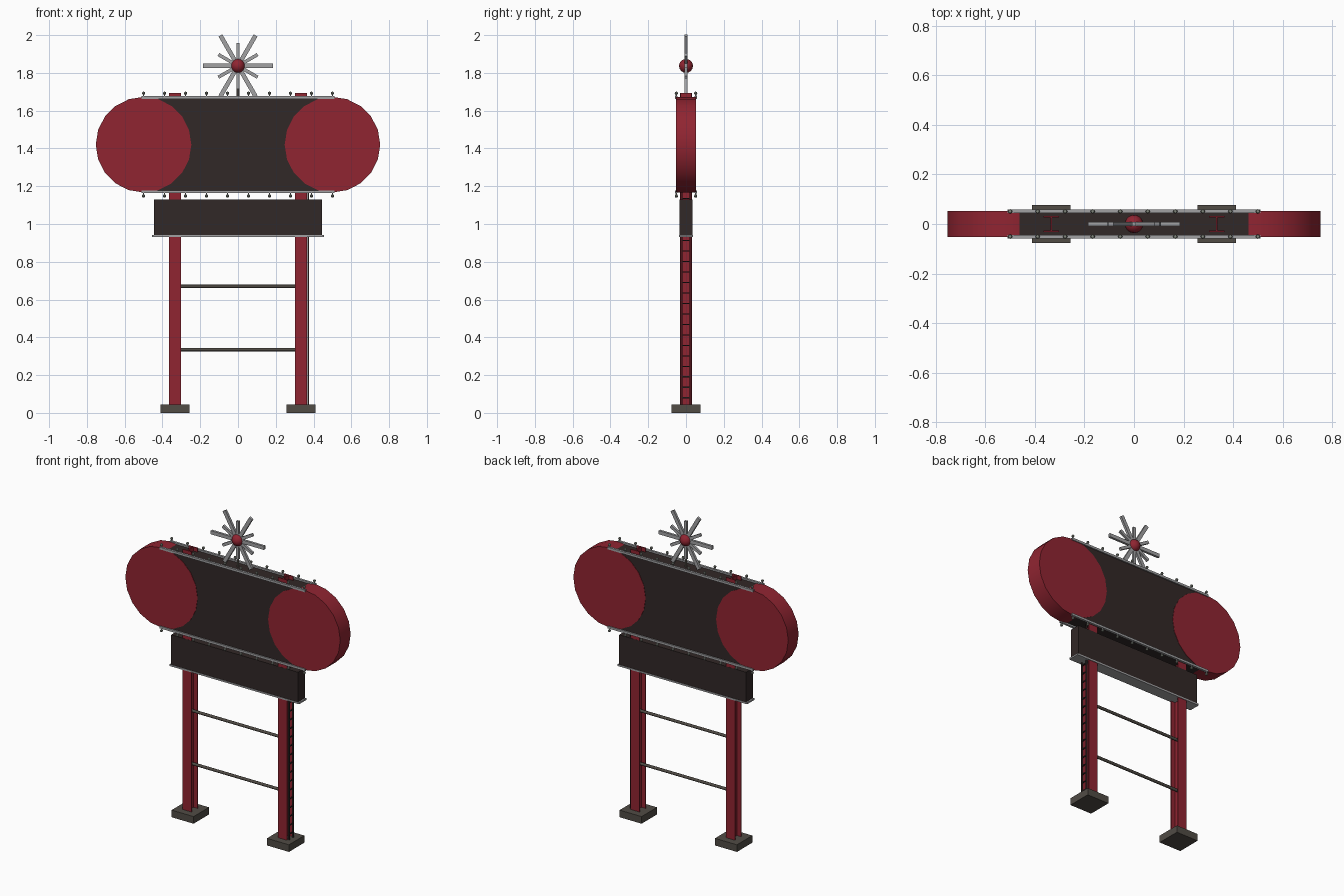
import bpy, math
from mathutils import Vector

cube = bpy.data.objects.get("Cube")
if cube:
    bpy.data.objects.remove(cube, do_unlink=True)


def material(name, rgb):
    m = bpy.data.materials.new(name)
    m.use_nodes = True
    m.diffuse_color = (*rgb, 1)
    m.node_tree.nodes["Principled BSDF"].inputs["Base Color"].default_value = (*rgb, 1)
    return m


RED = material("deep red", (0.28, 0.018, 0.031))
DARK = material("dark brown", (0.031, 0.021, 0.02))
STONE = material("warm grey", (0.082, 0.072, 0.06))
STEEL = material("light steel", (0.36, 0.36, 0.37))
BULB = material("bulb grey", (0.24, 0.26, 0.22))


def finish(name, mat, smooth=False):
    ob = bpy.context.object
    ob.name = name
    ob.data.materials.append(mat)
    if smooth:
        bpy.ops.object.shade_smooth_by_angle(angle=math.radians(40))
    return ob


def box(name, mat, loc, size, rot=(0, 0, 0)):
    bpy.ops.mesh.primitive_cube_add(size=1, location=loc, rotation=rot)
    ob = finish(name, mat)
    ob.scale = size
    return ob


def rod(name, mat, a, b, r, sides=10):
    a, b = Vector(a), Vector(b)
    bpy.ops.mesh.primitive_cylinder_add(vertices=sides, radius=r, depth=(b - a).length,
                                        location=(a + b) / 2)
    ob = finish(name, mat, True)
    ob.rotation_euler = (b - a).to_track_quat("Z", "Y").to_euler()
    return ob


def ball(name, mat, loc, r, seg=16):
    bpy.ops.mesh.primitive_uv_sphere_add(segments=seg, ring_count=seg // 2, radius=r, location=loc)
    return finish(name, mat, True)


MID = 1.42     # height of the main sign's centre line
LEG = 0.334    # distance of each leg from the middle

# Main sign: dark centre panel and two round ends
box("main_panel", DARK, (0, 0, MID), (1.0, 0.1, 0.494))
for side, x in (("right", -0.5), ("left", 0.5)):
    bpy.ops.mesh.primitive_cylinder_add(vertices=20, radius=0.253, depth=0.104,
                                        location=(x, 0, MID), rotation=(math.pi / 2, 0, 0))
    finish(side + "_round_end", RED, True)

# Edge rails with bulbs, top and bottom, front and back
for vname, v in (("top", 1), ("bottom", -1)):
    for yname, y in (("front", -0.051), ("back", 0.051)):
        box(f"{vname}_{yname}_rail", STEEL, (0, y, MID + v * 0.25), (1.02, 0.014, 0.014))
        for i in range(10):
            x = -0.5 + i / 9
            rod(f"{vname}_{yname}_bulb_stem", STEEL, (x, y, MID + v * 0.25),
                (x, y, MID + v * 0.272), 0.004, 6)
            ball(f"{vname}_{yname}_bulb", BULB, (x, y, MID + v * 0.272), 0.009, 8)

# Lower panel on its ledge
box("lower_panel", DARK, (0, 0, 1.035), (0.888, 0.068, 0.19))
box("lower_ledge", STEEL, (0, 0, 0.936), (0.908, 0.074, 0.01))

# Legs: H-section beams on footings
for side, x in (("right", -LEG), ("left", LEG)):
    box(side + "_footing", STONE, (x, 0, 0.0225), (0.154, 0.154, 0.045))
    box(side + "_leg_web", RED, (x, 0, 0.869), (0.007, 0.06, 1.648))
    for yname, y in (("front", -0.03), ("back", 0.03)):
        box(f"{side}_leg_{yname}_flange", RED, (x, y, 0.869), (0.064, 0.006, 1.648))

# Cross bars between the legs
for z in (0.335, 0.67):
    rod("cross_bar", STONE, (-LEG, 0, z), (LEG, 0, z), 0.009)

# Ladder along the outside of the left leg
for y in (-0.02, 0.02):
    box("ladder_rail", DARK, (0.372, y, 0.606), (0.01, 0.005, 1.122))
for i in range(20):
    box("ladder_rung", DARK, (0.372, 0, 0.08 + i * 0.0555), (0.006, 0.04, 0.006))

# Starburst on a pole: alternating long and short rays
HUB = Vector((0, 0, 1.837))
rod("star_pole", STONE, (0, 0, 1.66), HUB, 0.007)
ball("star_hub", RED, HUB, 0.037)
for i in range(12):
    a = math.radians(i * 30)
    length, width = (0.12, 0.018) if i % 2 else (0.186, 0.023)
    direction = Vector((math.cos(a), 0, math.sin(a)))
    box("star_ray", STEEL, HUB + direction * length / 2, (length, 0.015, width), (0, -a, 0))
